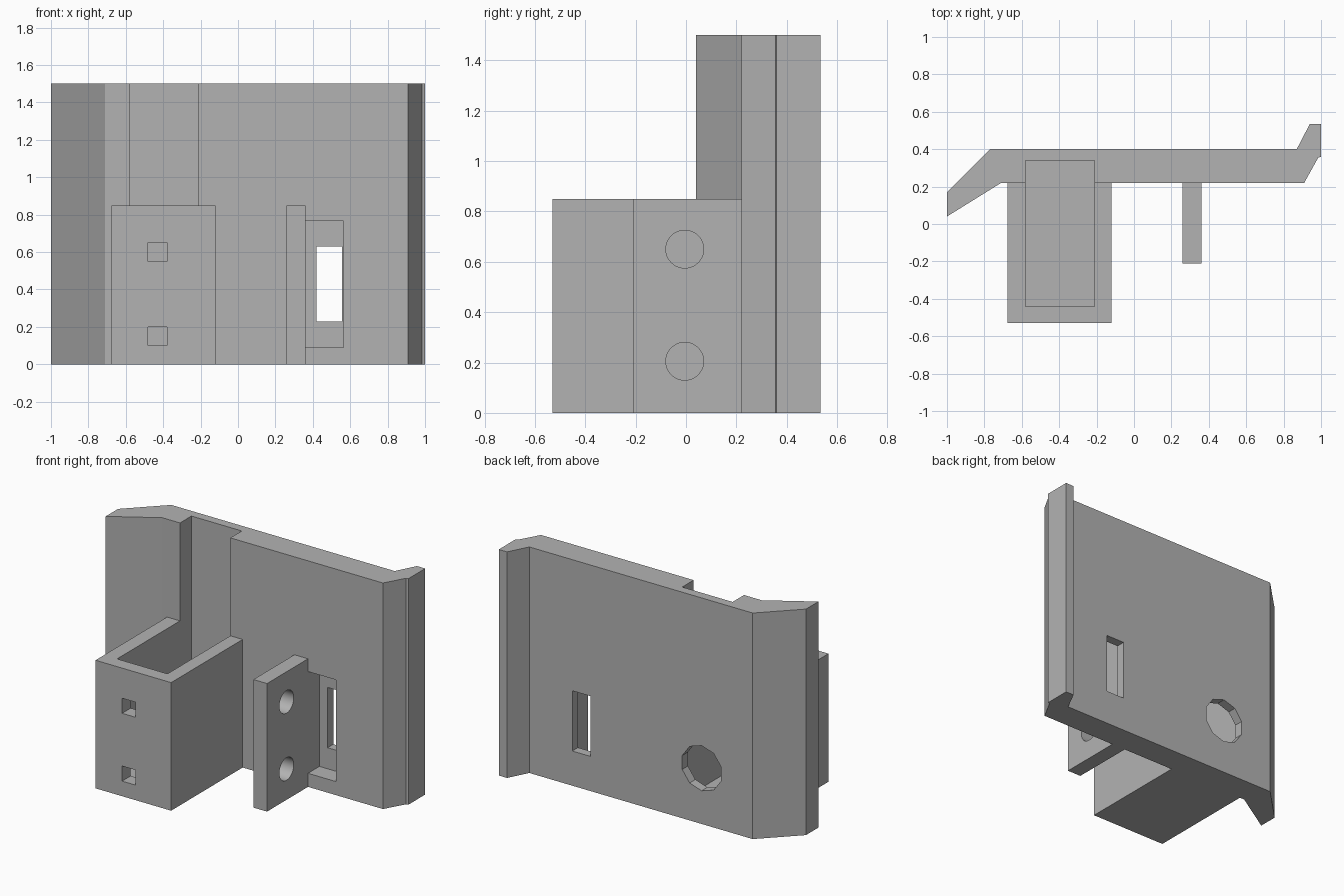
import bpy, bmesh, math
from mathutils import Matrix

if "Cube" in bpy.data.objects:
    bpy.data.objects.remove(bpy.data.objects["Cube"])

grey = bpy.data.materials.new("mid grey")
grey.diffuse_color = (0.45, 0.45, 0.45, 1)
grey.use_nodes = True
grey.node_tree.nodes["Principled BSDF"].inputs["Base Color"].default_value = grey.diffuse_color


def finish(name, bm):
    bmesh.ops.recalc_face_normals(bm, faces=bm.faces)
    mesh = bpy.data.meshes.new(name)
    bm.to_mesh(mesh)
    bm.free()
    mesh.materials.append(grey)
    ob = bpy.data.objects.new(name, mesh)
    bpy.context.collection.objects.link(ob)
    return ob


def prism(name, outline, z0, z1):
    bm = bmesh.new()
    face = bm.faces.new([bm.verts.new((x, y, z0)) for x, y in outline])
    new = bmesh.ops.extrude_face_region(bm, geom=[face])["geom"]
    bmesh.ops.translate(bm, vec=(0, 0, z1 - z0),
                        verts=[v for v in new if isinstance(v, bmesh.types.BMVert)])
    return finish(name, bm)


def box(name, x0, x1, y0, y1, z0, z1):
    return prism(name, [(x0, y0), (x1, y0), (x1, y1), (x0, y1)], z0, z1)


def rod(name, centre, radius, length, sides, rotation):
    bm = bmesh.new()
    bmesh.ops.create_cone(bm, cap_ends=True, segments=sides, radius1=radius,
                          radius2=radius, depth=length,
                          matrix=Matrix.Translation(centre) @ rotation)
    return finish(name, bm)


def combine(target, tool, operation):
    tool.hide_render = True
    mod = target.modifiers.new(operation.lower(), 'BOOLEAN')
    mod.operation, mod.solver, mod.object = operation, 'EXACT', tool
    bpy.context.view_layer.objects.active = target
    bpy.ops.object.modifier_apply(modifier=mod.name)
    bpy.data.objects.remove(tool)


# Back plate with its bent side wings
plate = prism("bracket_plate", [
    (-1, 0.04), (-0.71, 0.22), (0.91, 0.22), (0.985, 0.355), (1, 0.36),
    (1, 0.535), (0.94, 0.535), (0.87, 0.40), (-0.77, 0.40), (-1, 0.17)], 0, 1.5)

# Holder box and fin on the front
combine(plate, box("holder_box", -0.675, -0.12, -0.53, 0.30, 0, 0.85), 'UNION')
combine(plate, box("fin", 0.26, 0.36, -0.21, 0.30, 0, 0.85), 'UNION')

# Deep pocket, open at the top and running up the plate
combine(plate, box("pocket", -0.58, -0.21, -0.44, 0.34, 0.09, 1.7), 'DIFFERENCE')

# Square holes in the holder front
for z in (0.10, 0.55):
    combine(plate, box("square_hole", -0.48, -0.38, -0.7, -0.3, z, z + 0.10), 'DIFFERENCE')

# Ten-sided hole in the back
turn_y = Matrix.Rotation(math.pi / 2, 4, 'X')
combine(plate, rod("back_hole", (-0.395, 0.40, 0.37), 0.15, 0.3, 10, turn_y), 'DIFFERENCE')

# Round holes through the fin
turn_x = Matrix.Rotation(math.pi / 2, 4, 'Y')
for z in (0.205, 0.65):
    combine(plate, rod("fin_hole", (0.31, -0.005, z), 0.075, 0.3, 48, turn_x), 'DIFFERENCE')

# Recess beside the fin with a slot through the plate
combine(plate, box("recess", 0.36, 0.565, 0.1, 0.34, 0.09, 0.765), 'DIFFERENCE')
combine(plate, box("slot", 0.42, 0.555, 0.3, 0.6, 0.23, 0.63), 'DIFFERENCE')

plate.select_set(True)
bpy.context.view_layer.objects.active = plate
bpy.ops.object.shade_smooth_by_angle(angle=math.radians(25))
